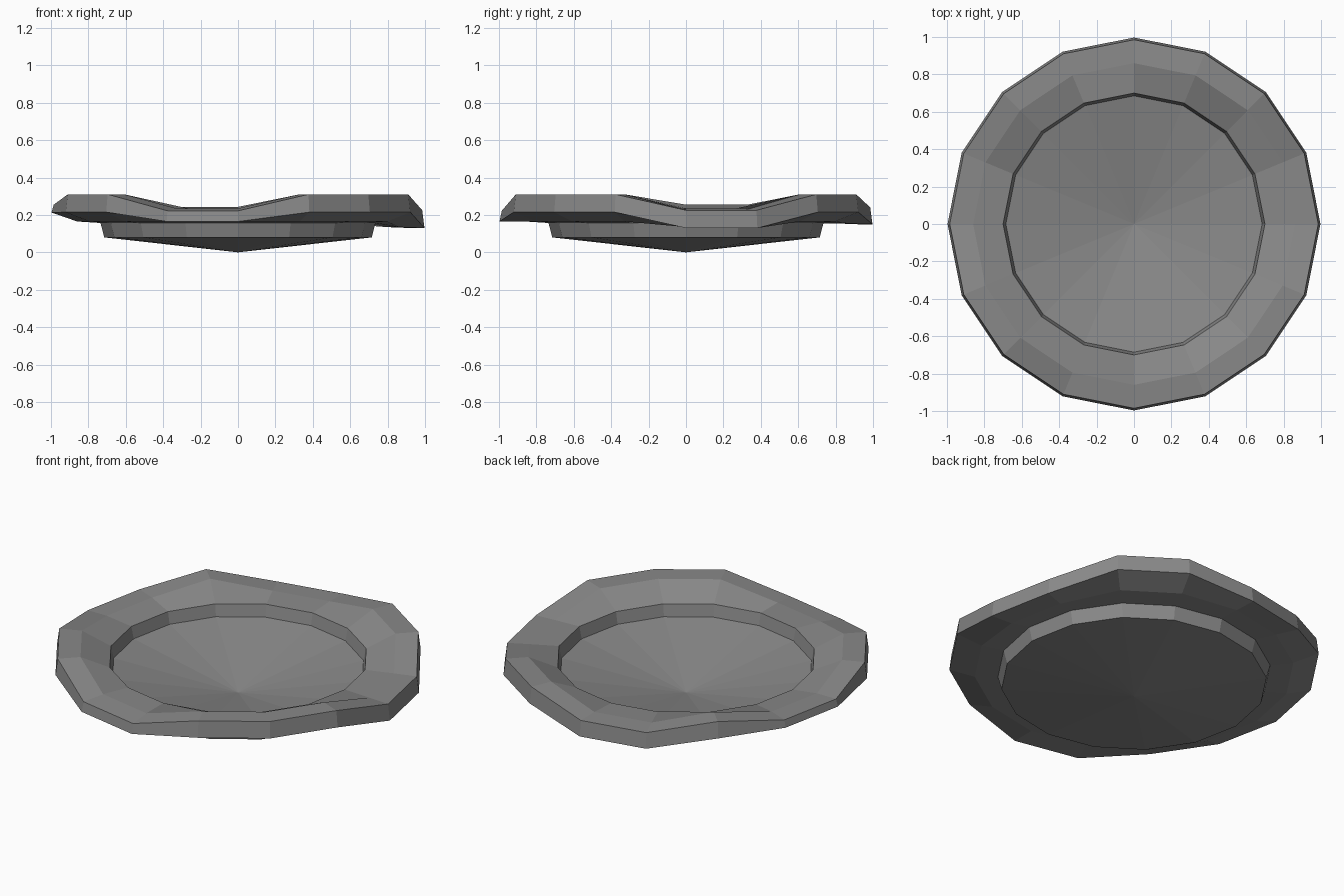
import bpy, bmesh, math

if "Cube" in bpy.data.objects:
    bpy.data.objects.remove(bpy.data.objects["Cube"])

SIDES = 16

grey = bpy.data.materials.new("mid_grey")
grey.diffuse_color = (0.25, 0.25, 0.25, 1)
grey.use_nodes = True
grey.node_tree.nodes["Principled BSDF"].inputs["Base Color"].default_value = grey.diffuse_color

# Notches in the rim: vertex indices -> (mid top, outer top, mid under, outer under)
HIGH = (0.31, 0.31, 0.165, 0.215)
NOTCHES = [
    ((0, 1), (0.23, 0.225, 0.135, 0.13)),     # right
    ((4, 5), (0.243, 0.24, 0.155, 0.15)),     # back
    ((7, 8), (0.255, 0.255, 0.165, 0.213)),   # left
    ((11, 12), (0.235, 0.222, 0.165, 0.165)), # front
]
rim = [HIGH] * SIDES
for ids, heights in NOTCHES:
    for i in ids:
        rim[i] = heights

bm = bmesh.new()


def ring(radius, height):
    """Sixteen-sided ring; height(i) gives z of each vertex."""
    verts = []
    for i in range(SIDES):
        a = math.tau * i / SIDES
        verts.append(bm.verts.new((radius * math.cos(a), radius * math.sin(a), height(i))))
    return verts


# Rings from the inside floor, over the wavy rim, to the underside
rings = [
    ring(0.685, lambda i: 0.165),       # floor edge
    ring(0.70, lambda i: 0.235),        # inner lip
    ring(0.86, lambda i: rim[i][0]),    # rim crest
    ring(0.985, lambda i: rim[i][1]),   # outer top edge
    ring(0.997, lambda i: rim[i][3]),   # outer bottom edge
    ring(0.86, lambda i: rim[i][2]),    # rim underside
    ring(0.735, lambda i: 0.157),       # wall top, outside
    ring(0.715, lambda i: 0.08),        # wall bottom, outside
]
for a, b in zip(rings, rings[1:]):
    for i in range(SIDES):
        j = (i + 1) % SIDES
        bm.faces.new((a[i], b[i], b[j], a[j]))

# Shallow cones closing the floor and the base
floor_tip = bm.verts.new((0, 0, 0.03))
base_tip = bm.verts.new((0, 0, 0))
for i in range(SIDES):
    j = (i + 1) % SIDES
    bm.faces.new((floor_tip, rings[0][i], rings[0][j]))
    bm.faces.new((base_tip, rings[-1][j], rings[-1][i]))

bmesh.ops.recalc_face_normals(bm, faces=bm.faces)
mesh = bpy.data.meshes.new("notched_dish")
bm.to_mesh(mesh)
bm.free()
mesh.materials.append(grey)
dish = bpy.data.objects.new("notched_dish", mesh)
bpy.context.collection.objects.link(dish)
